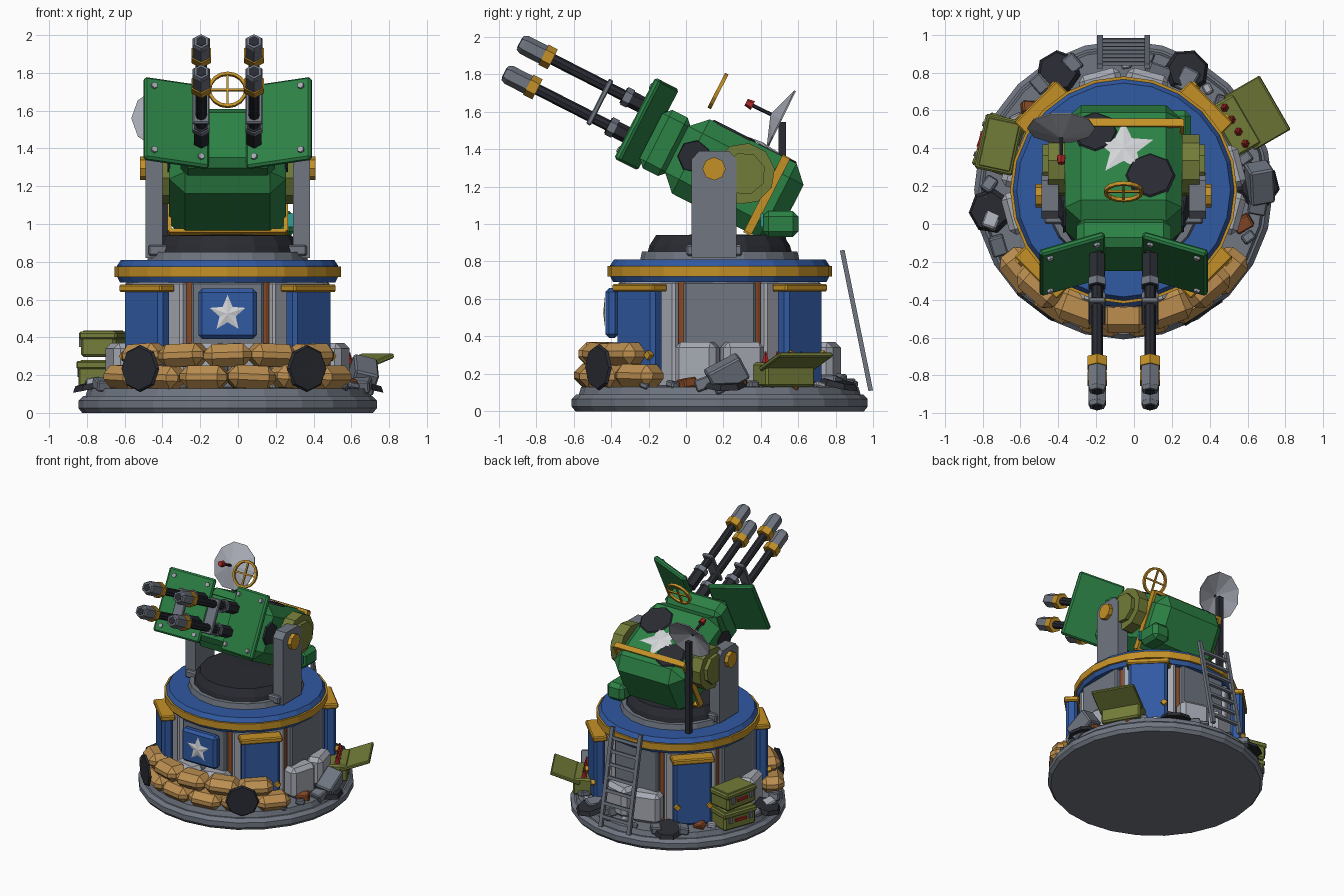
import bpy, bmesh, random
from math import radians, sin, cos, pi
from mathutils import Matrix, Vector

if "Cube" in bpy.data.objects:
    bpy.data.objects.remove(bpy.data.objects["Cube"])

random.seed(4)
T = lambda x, y, z: Matrix.Translation((x, y, z))
R = lambda deg, axis: Matrix.Rotation(radians(deg), 4, axis)

COLORS = dict(blue=(.03, .1, .36), green=(.025, .22, .06), olive=(.17, .2, .04), tan=(.5, .27, .08),
              gold=(.55, .28, .02), rust=(.25, .07, .02), dark=(.022, .024, .032), steel=(.16, .18, .22),
              light=(.38, .4, .45), white=(.65, .66, .68), red=(.4, .02, .02), teal=(.03, .35, .3))
MATS = {}
for key, rgb in COLORS.items():
    MATS[key] = bpy.data.materials.new(key)
    MATS[key].diffuse_color = (*rgb, 1)

AXIS = M = T(-.055, .18, 0)                      # tower axis
GUN = T(-.055, .25, 1.26) @ R(-27, 'X')          # gun frame: -y is forward
I = Matrix()


def polar(angle, r, z):
    """Frame on the tower: x radial, y tangential."""
    return AXIS @ R(angle, 'Z') @ T(r, 0, z)


def finish(name, bm, mtx, mat):
    bmesh.ops.recalc_face_normals(bm, faces=bm.faces)
    me = bpy.data.meshes.new(name)
    bm.to_mesh(me)
    bm.free()
    me.transform(mtx)
    me.materials.append(MATS[mat])
    ob = bpy.data.objects.new(name, me)
    bpy.context.collection.objects.link(ob)
    return ob


def box(name, mtx, size, mat, bevel=0.0):
    bm = bmesh.new()
    bmesh.ops.create_cube(bm, size=1, matrix=Matrix.Diagonal((*size, 1)))
    if bevel:
        bmesh.ops.bevel(bm, geom=bm.edges[:], offset=bevel, segments=1, affect='EDGES')
    return finish(name, bm, mtx, mat)


def cyl(name, mtx, r1, r2, depth, sides, mat, axis='Z'):
    turn = {'X': R(90, 'Y'), 'Y': R(90, 'X'), 'Z': I}[axis]
    bm = bmesh.new()
    bmesh.ops.create_cone(bm, cap_ends=True, segments=sides, radius1=r1, radius2=r2, depth=depth)
    return finish(name, bm, mtx @ turn, mat)


def lathe(name, mtx, profile, sides, mat):
    """Revolve (r, z) points around z, closed loop or capped at r = 0."""
    bm = bmesh.new()
    vs = [bm.verts.new((r, 0, z)) for r, z in profile]
    es = [bm.edges.new(p) for p in zip(vs, vs[1:])]
    bmesh.ops.spin(bm, geom=vs + es, axis=(0, 0, 1), cent=(0, 0, 0), angle=2 * pi, steps=sides)
    bmesh.ops.remove_doubles(bm, verts=bm.verts[:], dist=1e-4)
    return finish(name, bm, mtx, mat)


def star(name, mtx, r):
    """Raised five-point star facing +z, tip at +y."""
    bm = bmesh.new()
    rim = [bm.verts.new((-sin(i * pi / 5) * q, cos(i * pi / 5) * q, 0))
           for i in range(10) for q in [r if i % 2 == 0 else r * .45]]
    top = bm.verts.new((0, 0, r * .1))
    for i in range(10):
        bm.faces.new((rim[i], rim[(i + 1) % 10], top))
    bm.faces.new(rim[::-1])
    finish(name, bm, mtx, 'white')


# Base, wall core and deck
lathe('base_plate', AXIS, [(0, 0), (.77, 0), (.79, .025), (.79, .065), (.765, .09), (0, .09)], 24, 'steel')
cyl('base_step', AXIS @ T(0, 0, .105), .755, .74, .05, 24, 'steel')
cyl('wall_core', AXIS @ T(0, 0, .41), .53, .53, .57, 16, 'rust')
lathe('blue_deck', AXIS, [(0, .69), (.57, .69), (.585, .72), (.585, .78), (.565, .81), (0, .81)], 24, 'blue')
lathe('gold_rim', AXIS, [(.56, .72), (.6, .72), (.6, .775), (.56, .775)], 24, 'gold')
cyl('turret_ring', AXIS @ T(0, 0, .83), .425, .415, .045, 20, 'steel')
lathe('turret_dome', AXIS, [(0, .85), (.385, .85), (.375, .885), (.34, .94), (0, .945)], 16, 'dark')

# Wall panels, corner pillars, low concrete blocks
for i in range(8):
    box(f'wall_panel_{i}', polar(i * 45, .515, .41), (.05, .385, .57), 'steel' if i % 2 == 0 else 'light', .012)
for i in range(4):
    a = 45 + 90 * i
    box(f'pillar_{i}', polar(a, .605, .40), (.085, .285, .52), 'blue', .02)
    box(f'pillar_cap_{i}', polar(a, .605, .66), (.11, .315, .04), 'gold', .008)
    for s in (-1, 1):
        box(f'pillar_lamp_{i}_{s}', polar(a, .655, .3) @ T(0, s * .12, 0) @ R(45, 'X'), (.03, .035, .035), 'gold')
        box(f'concrete_block_{i}_{s}', polar(a - 45 + s * 12, .575, .25) @ R(s * 3, 'Z'),
            (.13, .225, .24), 'light', .03)

# Front emblem plate
box('emblem_plate', T(-.055, -.395, .525), (.31, .07, .265), 'blue', .02)
star('emblem_star', T(-.055, -.432, .525) @ R(90, 'X'), .1)

# Sandbag wall and scorch marks on it
for row, (n, z, r) in enumerate(((6, .19, .685), (5, .305, .665))):
    for k in range(n):
        a = -90 + (k - (n - 1) / 2) * 20.5
        box(f'sandbag_{row}_{k}', polar(a, r, z) @ R(random.uniform(-4, 4), 'X'), (.18, .255, .122), 'tan', .045)
for i, a in enumerate((-127, -57)):
    cyl(f'bag_scorch_{i}', polar(a, .775, .235), .125, .115, .014, 8, 'dark', 'X')

# Ladder
LAD = T(-.055, .91, .485) @ R(11.5, 'X')
for s in (-1, 1):
    box(f'ladder_rail_{s}', LAD @ T(s * .125, 0, 0), (.03, .025, .765), 'steel')
for k in range(7):
    box(f'ladder_rung_{k}', LAD @ T(0, 0, -.3 + k * .1), (.25, .02, .024), 'steel')

# Stacked crates on the left
for i, (z, h, turn) in enumerate(((.205, .15, 0), (.365, .14, 8))):
    c = polar(160, .70, z) @ R(turn, 'Z')
    box(f'crate_{i}', c, (.19, .28, h), 'olive', .015)
    box(f'crate_lid_{i}', c @ T(0, 0, h * .32), (.205, .295, h * .3), 'olive', .01)
    box(f'crate_latch_{i}', c @ T(.1, 0, 0), (.02, .1, .02), 'red')
    for s in (-1, 1):
        box(f'crate_clip_{i}_{s}', c @ T(.102, s * .09, .01), (.015, .025, .05), 'steel')

# Open ammunition crate on the right
box('ammo_box', polar(30, .68, .195), (.16, .3, .13), 'olive', .012)
box('ammo_lid', polar(30, .815, .265) @ R(-20, 'Y'), (.23, .33, .025), 'olive', .006)
for k in range(4):
    cyl(f'ammo_round_{k}', polar(30, .68, .285) @ T(0, -.11 + k * .073, 0), .025, .005, .07, 6, 'red')

# Rubble and scorch patches on the base
box('fallen_slab', polar(3, .72, .2) @ R(28, 'X') @ R(15, 'Y'), (.13, .2, .13), 'steel', .01)
for i, a in enumerate((2, 62, 119, 189)):
    cyl(f'ground_scorch_{i}', polar(a, .715, .15) @ R(14, 'Y') @ R(i * 20, 'Z'), .12, .1, .03, 7, 'dark')
for i in range(26):
    a = -32 + i * 9.4 + random.uniform(-3, 3)
    s = random.uniform(.04, .1)
    tilt = R(random.uniform(-30, 30), 'X') @ R(random.uniform(0, 90), 'Z')
    box(f'rubble_{i}', polar(a, random.uniform(.64, .73), .13 + s * .25) @ tilt, (s * 1.3, s, s * .7),
        random.choice(('steel', 'light', 'steel', 'rust')), .008)

# Yoke arms and trunnion bolts
arm = [(-.12, .82), (.12, .82), (.12, 1.345), (.08, 1.39), (-.08, 1.39), (-.12, 1.345)]
for s in (-1, 1):
    bm = bmesh.new()
    f = bm.faces.new([bm.verts.new((-.045, y, z)) for y, z in arm])
    ext = bmesh.ops.extrude_face_region(bm, geom=[f])['geom']
    bmesh.ops.translate(bm, verts=[v for v in ext if isinstance(v, bmesh.types.BMVert)], vec=(.09, 0, 0))
    finish(f'yoke_arm_{s}', bm, T(-.055 + s * .39, .15, 0), 'steel')
    cyl(f'trunnion_bolt_{s}', T(-.055 + s * .44, .15, 1.295), .062, .062, .05, 8, 'gold', 'X')
    box(f'yoke_foot_{s}', T(-.055 + s * .36, .15, .86), (.12, .3, .06), 'steel', .01)

# Gun body, neck and gold band
box('gun_body', GUN @ T(0, .015, -.012), (.62, .69, .445), 'green', .085)
box('gun_neck', GUN @ T(0, -.4, -.01), (.5, .17, .35), 'green', .04)
for s in (-1, 1):
    box(f'band_side_{s}', GUN @ T(s * .308, .21, -.01), (.022, .045, .45), 'gold')
    box(f'band_flat_{s}', GUN @ T(0, .21, -.012 + s * .222), (.62, .045, .022), 'gold')
    cyl(f'side_drum_{s}', GUN @ T(s * .355, .05, .035), .165, .165, .09, 10, 'olive', 'X')
    cyl(f'drum_hub_{s}', GUN @ T(s * .38, .05, .035), .115, .115, .1, 8, 'olive', 'X')
    cyl(f'side_scorch_{s}', GUN @ T(s * .312, -.23, -.005), .09, .085, .014, 7, 'dark', 'X')
star('body_star', GUN @ T(0, .06, .213), .165)
for i, (x, y, r) in enumerate(((.14, -.1, .135), (-.15, .16, .12))):
    cyl(f'top_scorch_{i}', GUN @ T(x, y, .212), r, r * .9, .014, 8, 'dark')
box('rear_pack', T(.225, .505, 1.0), (.15, .19, .14), 'green', .03)
box('pack_light', T(.27, .405, 1.02), (.05, .015, .07), 'teal')

# Flared shield plates with corner bolts
for s in (-1, 1):
    plate = GUN @ T(s * .272, -.535, .035) @ R(-s * 18, 'Z')
    box(f'shield_{s}', plate, (.36, .04, .485), 'green', .012)
    for x in (-.13, .13):
        for z in (-.19, .19):
            cyl(f'shield_bolt_{s}_{x}_{z}', plate @ T(x, -.025, z), .018, .018, .02, 6, 'light', 'Y')

    # Paired barrels on each side
    for n, z in enumerate((.115, -.065)):
        b = GUN @ T(s * .14, 0, z)
        tag = f'{s}_{n}'
        cyl(f'barrel_{tag}', b @ T(0, -.85, 0), .03, .03, .76, 8, 'dark', 'Y')
        cyl(f'barrel_breech_{tag}', b @ T(0, -.62, 0), .045, .045, .19, 6, 'dark', 'Y')
        cyl(f'barrel_collar_{tag}', b @ T(0, -.69, 0), .052, .052, .04, 6, 'steel', 'Y')
        cyl(f'muzzle_ring_{tag}', b @ T(0, -1.165, 0), .06, .06, .055, 6, 'gold', 'Y')
        cyl(f'muzzle_{tag}', b @ T(0, -1.25, 0), .053, .053, .12, 6, 'steel', 'Y')
        cyl(f'muzzle_tip_{tag}', b @ T(0, -1.32, 0), .053, .042, .025, 6, 'steel', 'Y')
        cyl(f'muzzle_bore_{tag}', b @ T(0, -1.332, 0), .03, .03, .008, 6, 'dark', 'Y')
    box(f'barrel_bracket_{s}', GUN @ T(s * .14, -.81, .025), (.09, .028, .27), 'steel', .006)

# Ring sight
SIGHT = GUN @ T(0, -.275, .365)
lathe('sight_ring', SIGHT @ R(90, 'X'), [(.088, -.01), (.104, -.01), (.104, .01), (.088, .01), (.088, -.01)], 16, 'gold')
box('sight_bar_across', SIGHT, (.18, .012, .012), 'gold')
box('sight_bar_up', SIGHT, (.012, .012, .18), 'gold')

# Radar dish, feed and mast
DISH = T(-.385, .505, 1.56) @ R(64, 'X')
lathe('radar_dish', DISH, [(0, .06), (.18, 0), (.178, -.008), (0, .048)], 10, 'light')
cyl('radar_feed', DISH @ T(0, 0, .11), .01, .01, .14, 6, 'dark')
cyl('feed_tip', DISH @ T(0, 0, .185), .026, .02, .04, 6, 'red')
box('radar_mast', T(-.385, .515, 1.175), (.04, .04, .74), 'dark')

for m in bpy.data.materials:
    if m.users and not m.is_grease_pencil:
        m.use_nodes = True
        m.node_tree.nodes["Principled BSDF"].inputs["Base Color"].default_value = m.diffuse_color
